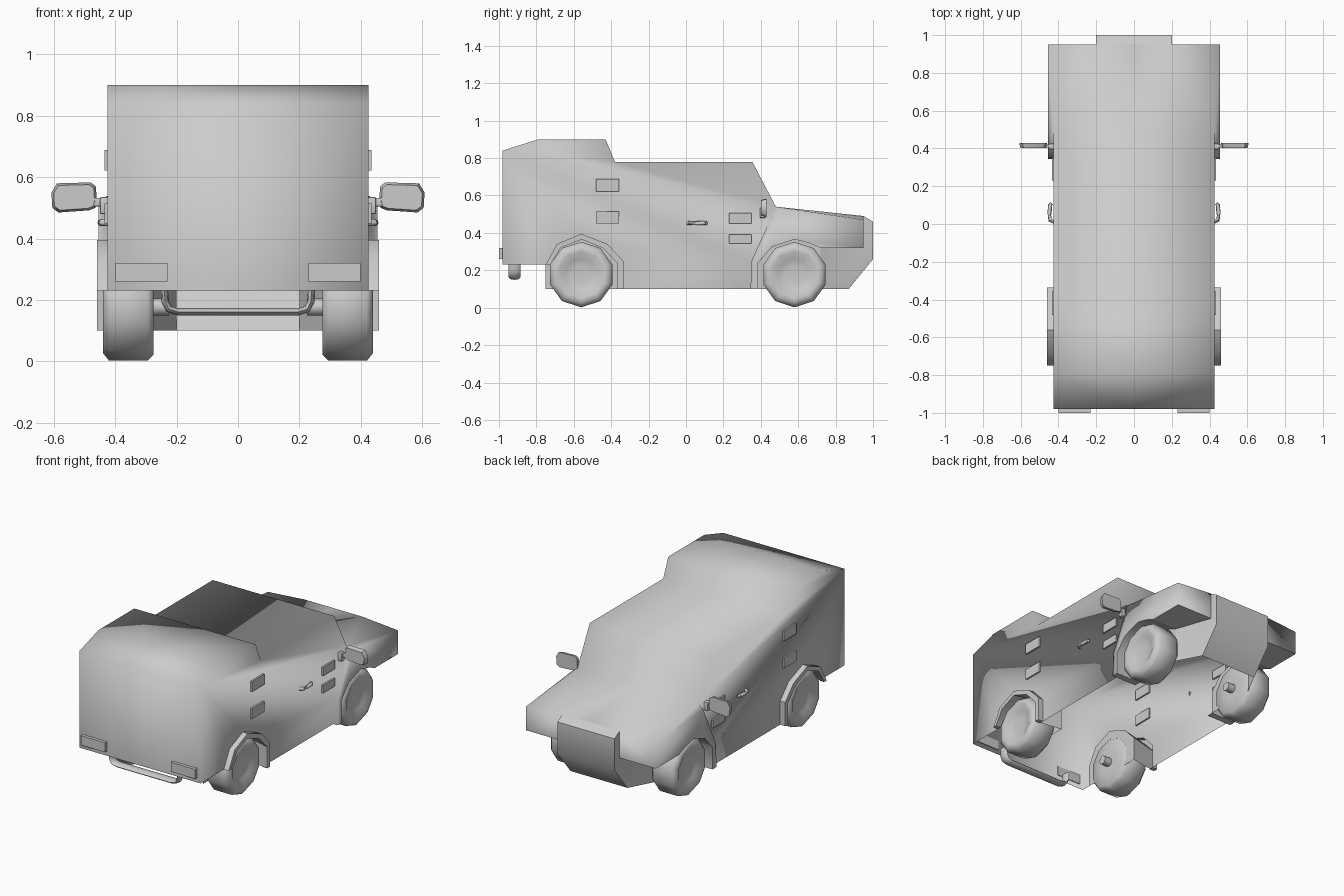
import bpy, bmesh, math
from mathutils import Vector

if "Cube" in bpy.data.objects:
    bpy.data.objects.remove(bpy.data.objects["Cube"])

paint = bpy.data.materials.new("plain_grey")
paint.use_nodes = True
GREY = (0.6, 0.6, 0.6, 1)
paint.diffuse_color = GREY
paint.node_tree.nodes["Principled BSDF"].inputs["Base Color"].default_value = GREY


def finish(name, bm, angle=None, mirror=True, recalc=True):
    """Turn a bmesh into a shaded, mirrored object."""
    bmesh.ops.remove_doubles(bm, verts=bm.verts, dist=0.0005)
    if recalc:
        bmesh.ops.recalc_face_normals(bm, faces=bm.faces)
    me = bpy.data.meshes.new(name)
    bm.to_mesh(me)
    bm.free()
    me.materials.append(paint)
    ob = bpy.data.objects.new(name, me)
    bpy.context.collection.objects.link(ob)
    bpy.ops.object.select_all(action='DESELECT')
    ob.select_set(True)
    bpy.context.view_layer.objects.active = ob
    if angle is None:
        bpy.ops.object.shade_smooth()
    else:
        bpy.ops.object.shade_smooth_by_angle(angle=math.radians(angle))
    if mirror:
        mod = ob.modifiers.new("mirror", 'MIRROR')
        mod.merge_threshold = 0.001
    return ob


def face(bm, pts):
    return bm.faces.new([bm.verts.new(p) for p in pts])


def side(bm, x, path):
    return face(bm, [(x, y, z) for y, z in path])


def strip(bm, xa, path_a, xb, path_b):
    """Bridge two (y, z) paths lying at two x positions."""
    for i in range(len(path_a) - 1):
        a, b, c, d = path_a[i], path_a[i + 1], path_b[i + 1], path_b[i]
        face(bm, [(xa, *a), (xa, *b), (xb, *c), (xb, *d)])


def box(name, x, y, z, bevel=0.0, mirror=True):
    bm = bmesh.new()
    bmesh.ops.create_cube(bm, size=1)
    for v in bm.verts:
        v.co = [(r[0] + r[1]) / 2 + c * (r[1] - r[0]) for r, c in zip((x, y, z), v.co)]
    if bevel:
        bmesh.ops.bevel(bm, geom=bm.edges[:], offset=bevel, segments=2, affect='EDGES', profile=0.5)
    return finish(name, bm, 40, mirror)


def tube(name, pts, radius, squash_y=1.0, mirror=False):
    """Round pipe along a path, optionally stretched in depth."""
    bm = bmesh.new()
    rings = []
    for i, p in enumerate(pts):
        t = (Vector(pts[min(i + 1, len(pts) - 1)]) - Vector(pts[max(i - 1, 0)])).normalized()
        flat = Vector((0, 1, 0)) if abs(t.y) < 0.9 else Vector((0, 0, 1))
        u = t.cross(flat).normalized()
        w = u.cross(t) * squash_y
        rings.append([bm.verts.new(Vector(p) + radius * (u * math.cos(k * math.pi / 4) + w * math.sin(k * math.pi / 4)))
                      for k in range(8)])
    for r, s in zip(rings, rings[1:]):
        for k in range(8):
            bm.faces.new([r[k], r[(k + 1) % 8], s[(k + 1) % 8], s[k]])
    bm.faces.new(rings[0])
    bm.faces.new(rings[-1])
    return finish(name, bm, 50, mirror)


# Shared side-view outlines as (y, z)
CAB, FENDER, HULL, NOSE = 0.425, 0.455, 0.28, 0.2
roof_line = [(-.98, .23), (-.98, .84), (-.79, .9), (-.43, .9), (-.38, .78), (.355, .78), (.48, .54)]
pillar = [(.48, .54), (.35, .25), (.345, .1)]
rear_arch = [(-.335, .1), (-.335, .25), (-.42, .34), (-.56, .395), (-.69, .34), (-.75, .23)]
rear_inner = [(-.365, .1), (-.365, .235), (-.445, .32), (-.56, .365), (-.67, .32), (-.725, .23)]
front_arch = [(.385, .1), (.385, .24), (.46, .325), (.58, .365), (.66, .345), (.72, .32)]

# Cab and hood shell, open underneath
bm = bmesh.new()
side(bm, CAB, roof_line + pillar[1:] + rear_arch)
strip(bm, 0, roof_line, CAB, roof_line)
fender_back = [(.48, .52)] + pillar[1:]
strip(bm, CAB, pillar, FENDER, fender_back)
side(bm, FENDER, fender_back + front_arch + [(.95, .32), (.95, .47)])
face(bm, [(0, .48, .54), (CAB, .48, .54), (NOSE, .95, .49), (0, .95, .49)])
face(bm, [(CAB, .48, .54), (FENDER, .48, .52), (FENDER, .95, .47), (NOSE, .95, .49)])
face(bm, [(NOSE, .95, .49), (FENDER, .95, .47), (FENDER, .95, .32), (NOSE, .95, .32)])
finish("cab_shell", bm)

# Nose panel and lower front hull
bm = bmesh.new()
nose_line = [(.95, .49), (1, .46), (1, .26), (.87, .1)]
strip(bm, 0, nose_line, NOSE, nose_line)
side(bm, NOSE, nose_line[:3] + [(.95, .32)])
face(bm, [(NOSE, 1, .26), (NOSE, .87, .1), (HULL, .72, .1), (HULL, .72, .32), (NOSE, .95, .32)])
face(bm, [(FENDER, .95, .32), (NOSE, .95, .32), (HULL, .72, .32), (FENDER, .72, .32)])
finish("nose_hull", bm, 40)

# Front wheel well
bm = bmesh.new()
strip(bm, FENDER, front_arch, HULL, front_arch)
side(bm, HULL, front_arch + [(.72, .1)])
face(bm, [(FENDER, .345, .1), (FENDER, .385, .1), (HULL, .385, .1), (HULL, .345, .1)])
finish("front_wheel_well", bm, 60)

# Rear flare and wheel well
bm = bmesh.new()
strip(bm, CAB, rear_arch, .46, rear_arch)
strip(bm, .46, rear_arch, .46, rear_inner)
strip(bm, .46, rear_inner, HULL, rear_arch)
side(bm, HULL, rear_arch + [(-.75, .1)])
for (a, b) in ((rear_arch[0], rear_inner[0]), (rear_arch[-1], rear_inner[-1])):
    face(bm, [(CAB, *a), (.46, *a), (.46, *b), (CAB, *b)])
finish("rear_wheel_flare", bm, 40)

# Ten-sided wheels with dished hubs, profile as (radius, x)
tyre = [(0, .415), (.05, .415), (.085, .42), (.125, .44), (.15, .44), (.175, .42),
        (.175, .295), (.155, .275), (.07, .275), (0, .275)]
for label, y in (("front", .58), ("rear", -.56)):
    bm = bmesh.new()
    verts = [bm.verts.new((x, y, .177 + r)) for r, x in tyre]
    edges = [bm.edges.new(e) for e in zip(verts, verts[1:])]
    bmesh.ops.spin(bm, geom=verts + edges, cent=(0, y, .177), axis=(1, 0, 0),
                   angle=math.tau, steps=10, use_merge=True)
    finish(label + "_wheels", bm, 50)
    tube(label + "_hub_stubs", [(.225, y, .177), (.285, y, .177)], .028, mirror=True)

# Side vents
for i, (y, z, w, h) in enumerate(((-.42, .655, .125, .066), (-.42, .482, .125, .066),
                                  (.29, .478, .12, .055), (.29, .367, .12, .05))):
    box("side_vent_%d" % (i + 1), (.415, .435), (y - w / 2, y + w / 2), (z - h / 2, z + h / 2))

# Door handles
tube("door_handles", [(.42, .01, .452), (.444, .02, .452), (.447, .06, .452), (.444, .1, .452), (.436, .108, .452)],
     .011, mirror=True)

# Wing mirrors with mount and arm
box("mirror_mounts", (.42, .45), (.395, .425), (.48, .535), .004)
box("mirror_arms", (.43, .49), (.405, .42), (.505, .533), .004)
bm = bmesh.new()
outline = [(.46, .52), (.465, .5), (.485, .492), (.585, .485), (.605, .5), (.608, .55),
           (.59, .58), (.48, .583), (.463, .57)]
front = face(bm, [(x, .43, z) for x, z in outline])
out = bmesh.ops.extrude_face_region(bm, geom=[front])
back = [v for v in out["geom"] if isinstance(v, bmesh.types.BMVert)]
for v in back:
    v.co = (.535 + (v.co.x - .535) * .9, .402, .535 + (v.co.z - .535) * .85)
finish("wing_mirrors", bm, 50)

# Tail lamps
box("tail_lamps", (.23, .4), (-1, -.975), (.26, .32))

# Rear step bar
half = [(.24, .24), (.238, .195), (.225, .17), (.195, .161)]
path = [(-x, -.917, z) for x, z in half] + [(x, -.917, z) for x, z in reversed(half)]
tube("rear_step_bar", path, .012, 2.6)
